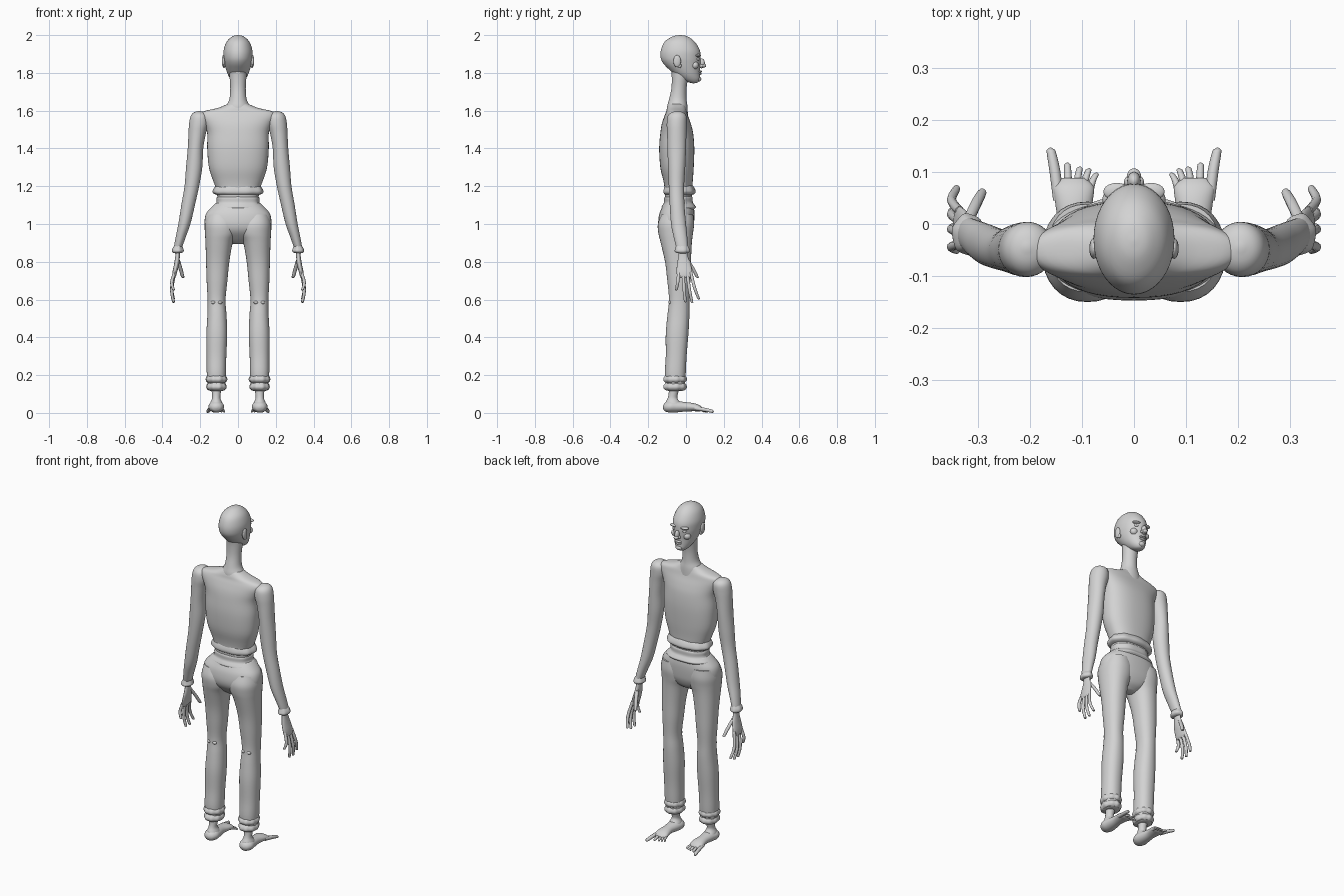
import bpy, bmesh, math
from mathutils import Vector

grey = bpy.data.materials.new("plain grey")
grey.diffuse_color = (0.65, 0.65, 0.65, 1)


def finish(name, bm):
    bmesh.ops.recalc_face_normals(bm, faces=bm.faces)
    me = bpy.data.meshes.new(name)
    bm.to_mesh(me)
    bm.free()
    me.materials.append(grey)
    for p in me.polygons:
        p.use_smooth = True
    ob = bpy.data.objects.new(name, me)
    bpy.context.collection.objects.link(ob)
    bpy.context.view_layer.objects.active = ob
    ob.select_set(True)
    bpy.ops.object.shade_smooth_by_angle(angle=math.radians(50))
    ob.select_set(False)
    return ob


def smooth_rows(rows, steps):
    """Catmull-Rom interpolation between cross-sections."""
    out = []
    n = len(rows)
    for i in range(n - 1):
        a, b, c, d = (rows[max(i - 1, 0)], rows[i], rows[i + 1], rows[min(i + 2, n - 1)])
        for k in range(steps):
            t = k / steps
            out.append([0.5 * (2 * q + (r - p) * t + (2 * p - 5 * q + 4 * r - s) * t * t
                        + (3 * q - p - 3 * r + s) * t ** 3) for p, q, r, s in zip(a, b, c, d)])
    out.append(rows[-1])
    return out


def loft(name, rows, side=1, axis="z", seg=32, power=2.0, steps=4, folds=0, amp=0.0):
    """Rows are (position, x0, x1, v0, v1): a box around each rounded section."""
    bm = bmesh.new()
    rings = []
    for p, x0, x1, v0, v1 in smooth_rows(rows, steps):
        ring = []
        for i in range(seg):
            a = 2 * math.pi * i / seg
            c, s = math.cos(a), math.sin(a)
            w = 1 + amp * math.sin(folds * a)
            x = (x0 + x1) / 2 + (x1 - x0) / 2 * w * math.copysign(abs(c) ** (2 / power), c)
            v = (v0 + v1) / 2 + (v1 - v0) / 2 * w * math.copysign(abs(s) ** (2 / power), s)
            ring.append(bm.verts.new((side * x, v, p) if axis == "z" else (side * x, p, v)))
        rings.append(ring)
    for r, q in zip(rings, rings[1:]):
        for i in range(seg):
            j = (i + 1) % seg
            bm.faces.new((r[i], r[j], q[j], q[i]))
    bm.faces.new(rings[0])
    bm.faces.new(rings[-1])
    return finish(name, bm)


def centred(rows):
    return [(p, -w, w, a, b) for p, w, a, b in rows]


def digit(name, points, r, side, axis="z"):
    """Tapered finger or toe through three points, with a rounded tip."""
    a, b, c = (Vector(p) for p in points)
    tip = c + (c - b).normalized() * r * 0.9
    path = [(a, r), (b, r), (c, r * 0.85), (c.lerp(tip, .6), r * .6), (tip, r * .12)]
    k, v = (2, 1) if axis == "z" else (1, 2)
    loft(name, [(p[k], p.x - q, p.x + q, p[v] - q, p[v] + q) for p, q in path],
         side, axis, seg=10, steps=3)


def blob(name, centre, radii, side=1):
    bm = bmesh.new()
    bmesh.ops.create_uvsphere(bm, u_segments=20, v_segments=12, radius=1)
    for v in bm.verts:
        v.co = Vector((side * (centre[0] + v.co.x * radii[0]),
                       centre[1] + v.co.y * radii[1], centre[2] + v.co.z * radii[2]))
    finish(name, bm)


# Head and neck
loft("head", centred([
    (2.0, .003, -.035, -.028), (1.993, .03, -.07, .008), (1.965, .06, -.113, .046),
    (1.92, .076, -.133, .073), (1.88, .077, -.134, .078), (1.85, .072, -.12, .077),
    (1.82, .064, -.092, .074), (1.79, .053, -.06, .074), (1.765, .038, -.025, .074),
    (1.75, .022, .015, .062), (1.745, .004, .035, .045)]), seg=40)
loft("neck", centred([
    (1.84, .045, -.085, .02), (1.79, .045, -.076, .014), (1.72, .041, -.077, .003),
    (1.66, .046, -.09, .003), (1.62, .065, -.1, .008), (1.57, .08, -.1, .01)]))
blob("nose", (0, .083, 1.85), (.013, .017, .026))
blob("nose_tip", (0, .09, 1.838), (.014, .017, .011))
blob("upper_lip", (0, .073, 1.807), (.022, .012, .006))
blob("lower_lip", (0, .071, 1.796), (.019, .012, .007))
blob("chin", (0, .066, 1.768), (.02, .015, .014))

# Torso sweater with sloping shoulders
loft("torso", centred([
    (1.64, .045, -.09, -.005), (1.615, .105, -.1, .0), (1.595, .185, -.105, .005),
    (1.57, .2, -.115, .012), (1.53, .18, -.128, .026), (1.48, .163, -.136, .038),
    (1.4, .163, -.142, .044), (1.3, .154, -.136, .041), (1.23, .132, -.12, .036),
    (1.19, .118, -.114, .034), (1.12, .105, -.11, .03)]), power=2.35, seg=48)
loft("sweater_hem", centred([
    (1.205, .115, -.11, .034), (1.19, .127, -.117, .044), (1.172, .134, -.121, .05),
    (1.16, .127, -.117, .044), (1.153, .108, -.105, .03)]), seg=72, power=2.3, folds=9, amp=.015)

# Trouser waist and pelvis
loft("waistband", centred([
    (1.15, .1, -.1, .028), (1.14, .112, -.114, .036), (1.115, .113, -.115, .037),
    (1.1, .125, -.123, .047), (1.088, .137, -.128, .053), (1.075, .135, -.12, .04)]),
    seg=72, power=2.3, folds=7, amp=.012)
loft("pelvis", centred([
    (1.11, .118, -.115, .035), (1.085, .145, -.128, .042), (1.05, .171, -.142, .045),
    (1.0, .176, -.147, .042), (.96, .16, -.135, .035), (.92, .085, -.1, .015),
    (.895, .03, -.07, -.02)]), power=2.3, seg=48)

for side, tag in ((1, "right"), (-1, "left")):
    # Facial features
    blob(tag + "_brow", (.033, .062, 1.892), (.026, .017, .008), side)
    blob(tag + "_eye", (.032, .06, 1.873), (.014, .012, .008), side)
    blob(tag + "_cheek", (.039, .047, 1.84), (.022, .02, .02), side)
    blob(tag + "_nostril", (.011, .081, 1.837), (.008, .011, .008), side)
    blob(tag + "_ear", (.077, -.047, 1.862), (.009, .02, .032), side)
    blob(tag + "_ear_lobe", (.074, -.036, 1.838), (.007, .012, .013), side)

    # Arm with sleeve cuff
    loft(tag + "_arm", [
        (1.598, .2, .21, -.05, -.04), (1.59, .175, .235, -.078, -.014),
        (1.57, .157, .251, -.097, .002), (1.53, .155, .259, -.102, .004),
        (1.48, .17, .262, -.1, .002), (1.4, .184, .266, -.098, 0),
        (1.3, .189, .275, -.095, -.004), (1.2, .206, .283, -.091, -.01),
        (1.1, .228, .3, -.086, -.008), (1.0, .252, .316, -.079, 0),
        (.93, .277, .33, -.065, .007), (.87, .298, .34, -.05, .012),
        (.85, .305, .335, -.04, .006)], side)
    loft(tag + "_sleeve_cuff", [
        (.885, .296, .337, -.053, .01), (.87, .29, .347, -.057, .017),
        (.857, .287, .35, -.06, .02), (.848, .295, .345, -.052, .013),
        (.845, .307, .333, -.035, .003)], side, folds=6, amp=.03)

    # Hand and fingers
    loft(tag + "_palm", [
        (.87, .308, .33, -.037, .003), (.83, .308, .332, -.04, .01),
        (.79, .311, .338, -.047, .024), (.75, .321, .346, -.05, .033),
        (.725, .328, .348, -.046, .033), (.715, .334, .344, -.035, .022)], side)
    for name, y0, y1, z in (("little", -.038, -.05, .655), ("ring", -.016, -.004, .592),
                            ("middle", .006, .031, .59), ("index", .025, .066, .607)):
        digit(f"{tag}_{name}_finger", [(.335, y0, .745), (.351, (y0 + y1) / 2, .745 * .4 + z * .6),
                                       (.342, y1, z)], .0088, side)
    digit(tag + "_thumb", [(.318, .008, .81), (.304, .038, .762), (.293, .058, .722)], .0105, side)

    # Trouser leg with gathered hem
    loft(tag + "_leg", [
        (1.05, .02, .165, -.13, .038), (1.0, .003, .176, -.149, .043),
        (.95, .006, .175, -.146, .037), (.9, .028, .172, -.134, .031),
        (.8, .046, .169, -.111, .026), (.7, .056, .166, -.099, .023),
        (.6, .066, .161, -.09, .018), (.52, .061, .162, -.098, .018),
        (.42, .057, .167, -.107, .013), (.3, .062, .166, -.107, .003),
        (.2, .064, .165, -.112, -.002), (.12, .07, .157, -.1, -.01)],
        side, power=2.2)
    for h, r in ((.178, 0), (.138, -.003)):
        loft(f"{tag}_trouser_ruffle_{int(h * 1000)}", [
            (h + .022, .068 - r, .16 + r, -.108, -.008), (h + .01, .06 - r, .168 + r, -.118, .001),
            (h - .004, .058 - r, .17 + r, -.121, .003), (h - .016, .066 - r, .162 + r, -.112, -.006),
            (h - .021, .08, .147, -.095, -.02)], side, seg=54, folds=9, amp=.03)
    for dx in (-.018, .018):
        blob(f"{tag}_knee_crease_{'inner' if dx < 0 else 'outer'}", (.113 + dx, -.084, .585),
             (.012, .01, .009), side)

    # Ankle, foot and toes, with the longest toe on the outer edge
    loft(tag + "_ankle", [
        (.14, .087, .142, -.09, -.03), (.1, .092, .138, -.092, -.043),
        (.075, .093, .138, -.098, -.045), (.05, .082, .148, -.11, -.025),
        (.03, .085, .146, -.105, -.02)], side)
    loft(tag + "_foot", [
        (-.122, .108, .122, .03, .042), (-.112, .088, .142, .014, .058),
        (-.085, .074, .156, .007, .069), (-.05, .077, .152, .008, .068),
        (0, .085, .147, .013, .062), (.045, .079, .152, .014, .056),
        (.072, .078, .154, .013, .046), (.088, .095, .138, .018, .032)], side, "y")
    for name, x0, x1, y, r in (("big", .145, .159, .138, .0105), ("second", .126, .128, .112, .0075),
                               ("third", .112, .105, .105, .007), ("fourth", .1, .088, .102, .007),
                               ("little", .088, .074, .094, .007)):
        digit(f"{tag}_{name}_toe", [(x0, .045, .03), ((x0 + x1) / 2, (.045 + y) / 2 + .01, .022),
                                    (x1, y, .014)], r, side, "y")

# Rest the heels and toes on the ground
bpy.context.view_layer.update()
low = min(v.co.z for o in bpy.data.objects for v in o.data.vertices)
for o in bpy.data.objects:
    if "foot" in o.name or "toe" in o.name:
        for v in o.data.vertices:
            v.co.z -= low
